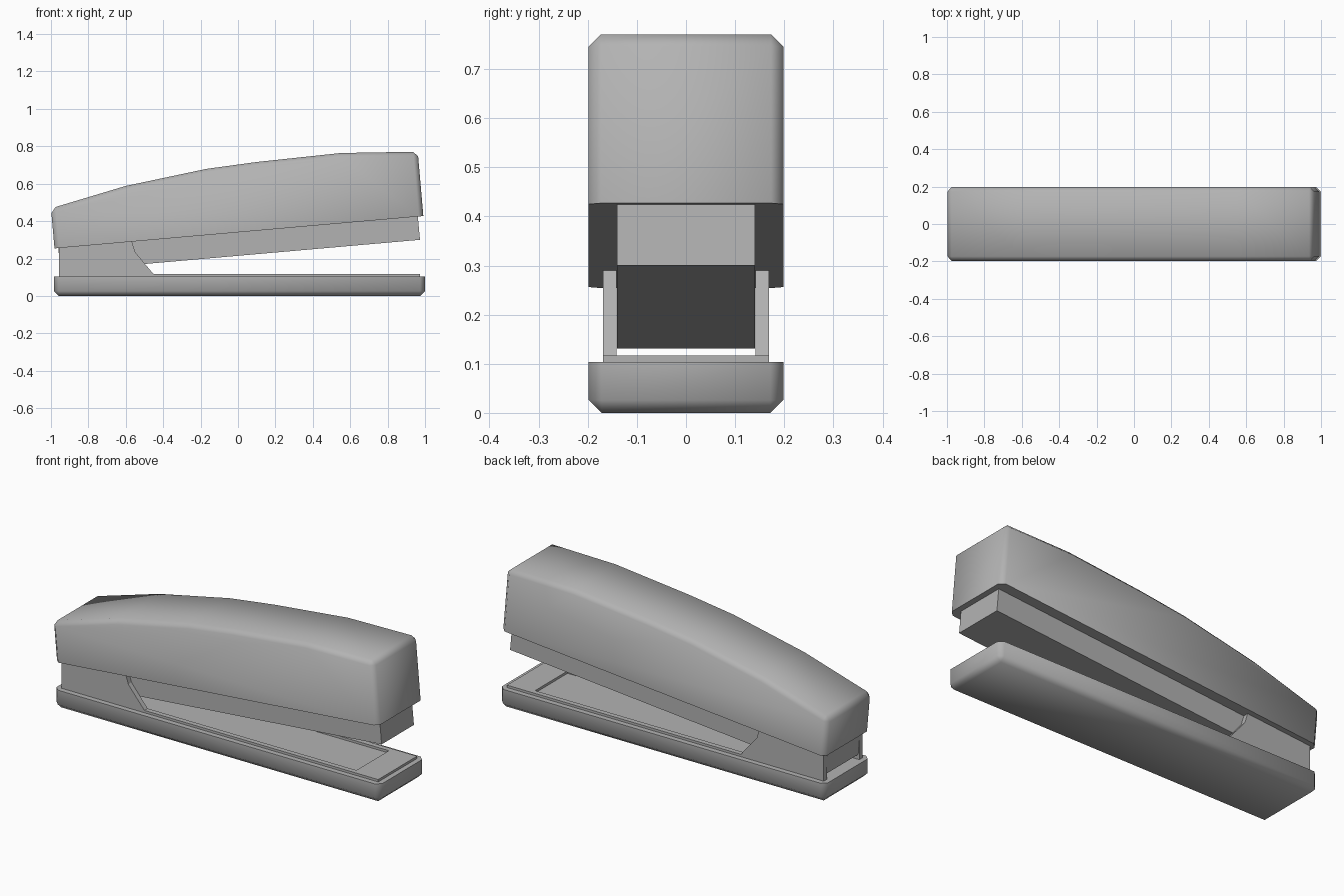
import bpy, bmesh, math
from mathutils import Vector

if "Cube" in bpy.data.objects:
    bpy.data.objects.remove(bpy.data.objects["Cube"])

# Mid-dark grey shared by every part
GREY = bpy.data.materials.new("dark_grey")
GREY.diffuse_color = (0.45, 0.45, 0.45, 1)
GREY.use_nodes = True
GREY.node_tree.nodes["Principled BSDF"].inputs["Base Color"].default_value = GREY.diffuse_color


def prism(name, pts, lo, hi, axis='Y', bevel=0.0, pick=None, smooth=0):
    """Extrude a closed outline along an axis; optionally chamfer picked edges."""
    bm = bmesh.new()
    put = (lambda p: Vector((p[0], lo, p[1]))) if axis == 'Y' else (lambda p: Vector((p[0], p[1], lo)))
    step = Vector((0, hi - lo, 0)) if axis == 'Y' else Vector((0, 0, hi - lo))
    face = bm.faces.new([bm.verts.new(put(p)) for p in pts])
    ext = bmesh.ops.extrude_face_region(bm, geom=[face])
    bmesh.ops.translate(bm, vec=step, verts=[g for g in ext['geom'] if isinstance(g, bmesh.types.BMVert)])
    bmesh.ops.recalc_face_normals(bm, faces=bm.faces)
    if bevel:
        bmesh.ops.bevel(bm, geom=[e for e in bm.edges if pick(e)], offset=bevel,
                        offset_type='OFFSET', segments=1, profile=0.5, affect='EDGES')
        bmesh.ops.recalc_face_normals(bm, faces=bm.faces)
    mesh = bpy.data.meshes.new(name)
    bm.to_mesh(mesh)
    bm.free()
    mesh.materials.append(GREY)
    ob = bpy.data.objects.new(name, mesh)
    bpy.context.collection.objects.link(ob)
    if smooth:
        bpy.ops.object.select_all(action='DESELECT')
        ob.select_set(True)
        bpy.context.view_layer.objects.active = ob
        bpy.ops.object.shade_smooth_by_angle(angle=math.radians(smooth))
    return ob


HALF = 0.198          # half width of base and cover
INNER, OUTER = 0.141, 0.169   # bracket wall and rail faces

# Base: chamfered underneath and on its upright corners, sharp top rim
TOP = 0.104
prism("base", [(-0.985, 0), (1.0, 0), (1.0, TOP), (-0.985, TOP)], -HALF, HALF,
      bevel=0.026, pick=lambda e: any(v.co.z < TOP - 0.01 for v in e.verts), smooth=60)

# Raised tray rim on the base: two rails joined at the front, open at the back
prism("tray_rim", [(-0.957, -OUTER), (0.972, -OUTER), (0.972, OUTER), (-0.957, OUTER),
                   (-0.957, INNER), (0.82, INNER), (0.82, -INNER), (-0.957, -INNER)],
      TOP - 0.005, 0.117, axis='Z')

# Hinge bracket walls
bracket = [(-0.957, 0.11), (-0.45, 0.115), (-0.505, 0.18), (-0.55, 0.235), (-0.568, 0.294), (-0.957, 0.262)]
for side, lo, hi in (("front", -OUTER, -INNER), ("back", INNER, OUTER)):
    prism("hinge_bracket_" + side, bracket, lo, hi)

# Staple magazine, tilted up toward the mouth
prism("magazine", [(-0.95, 0.131), (0.973, 0.300), (0.961, 0.43), (-0.961, 0.262)],
      -INNER + 0.0005, INNER - 0.0005)

# Curved cover: chamfered round the top and corners, sharp lower rim
cover = [(-0.981, 0.254), (0.991, 0.427), (0.961, 0.771), (0.55, 0.764),
         (0.1, 0.716), (-0.17, 0.679), (-0.6, 0.588), (-1.0, 0.468)]


def cover_edge(e):
    a, b = (v.co for v in e.verts)
    low = [c.z < 0.254 + 0.0877 * (c.x + 0.981) + 0.03 for c in (a, b)]
    if all(low):
        return False
    across = abs(a.y - b.y) > 0.01
    return not across or abs(a.x) > 0.9


prism("cover", cover, -HALF, HALF, bevel=0.025, pick=cover_edge, smooth=60)
